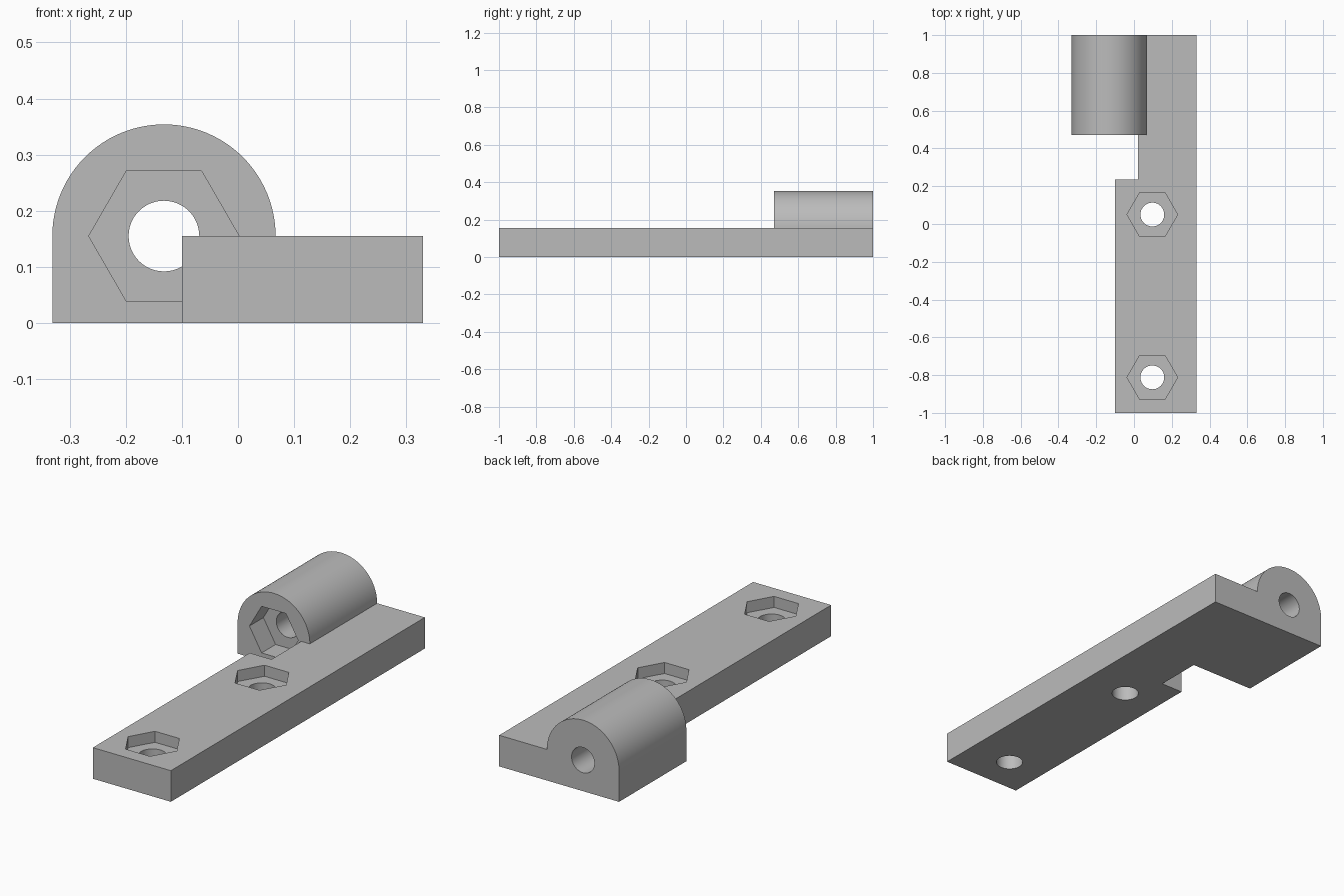
import bpy
import bmesh
from math import cos, sin, pi, radians
from mathutils import Vector

cube = bpy.data.objects.get("Cube")
if cube:
    bpy.data.objects.remove(cube, do_unlink=True)

grey = bpy.data.materials.new("light grey")
grey.use_nodes = True
grey.diffuse_color = (0.5, 0.5, 0.5, 1)
grey.node_tree.nodes["Principled BSDF"].inputs["Base Color"].default_value = (0.5, 0.5, 0.5, 1)

THICK = 0.155
BARREL_X, BARREL_R = -0.132, 0.199
BARREL_Y = 0.47
HOLE_R, HEX_R = 0.063, 0.134


def arc(cx, cy, r, sides, sweep=2 * pi, closed=True):
    """Points around a circle; an open arc includes its end point."""
    count = sides if closed else sides + 1
    return [(cx + r * cos(sweep * i / sides), cy + r * sin(sweep * i / sides)) for i in range(count)]


def prism(name, points, axis, lo, hi):
    """Extrude a profile along y (points are x, z) or z (points are x, y)."""
    bm = bmesh.new()
    place = (lambda a, b: (a, lo, b)) if axis == "y" else (lambda a, b: (a, b, lo))
    face = bm.faces.new([bm.verts.new(place(a, b)) for a, b in points])
    step = Vector((0, hi - lo, 0)) if axis == "y" else Vector((0, 0, hi - lo))
    top = bmesh.ops.extrude_face_region(bm, geom=[face])["geom"]
    bmesh.ops.translate(bm, vec=step, verts=[v for v in top if isinstance(v, bmesh.types.BMVert)])
    bmesh.ops.recalc_face_normals(bm, faces=bm.faces)
    mesh = bpy.data.meshes.new(name)
    bm.to_mesh(mesh)
    bm.free()
    mesh.materials.append(grey)
    obj = bpy.data.objects.new(name, mesh)
    bpy.context.collection.objects.link(obj)
    return obj


def combine(target, tool, operation):
    """Apply a boolean and remove the tool."""
    tool.hide_render = True
    mod = target.modifiers.new("boolean", "BOOLEAN")
    mod.operation, mod.solver, mod.object = operation, "EXACT", tool
    bpy.context.view_layer.objects.active = target
    bpy.ops.object.modifier_apply(modifier=mod.name)
    bpy.data.objects.remove(tool, do_unlink=True)


# Flat mounting plate with a notch beside the barrel
outline = [(-0.10, -1), (0.33, -1), (0.33, BARREL_Y), (0.02, BARREL_Y), (0.02, 0.235), (-0.10, 0.235)]
bracket = prism("hinge_bracket", outline, "z", 0, THICK)

# Rounded barrel with its foot running into the plate
profile = [(-0.331, 0), (0.33, 0), (0.33, THICK)]
profile += arc(BARREL_X, THICK, BARREL_R, 48, pi, False)
combine(bracket, prism("barrel", profile, "y", BARREL_Y, 1), "UNION")

# Screw holes with hexagonal nut pockets in the plate
for y in (0.05, -0.812):
    combine(bracket, prism("screw_hole", arc(0.097, y, HOLE_R, 48), "z", -0.1, 0.3), "DIFFERENCE")
    combine(bracket, prism("nut_pocket", arc(0.097, y, HEX_R, 6), "z", THICK - 0.055, 0.3), "DIFFERENCE")

# Pin bore and hexagonal pocket in the barrel
combine(bracket, prism("pin_bore", arc(BARREL_X, THICK, HOLE_R, 48), "y", 0.3, 1.1), "DIFFERENCE")
combine(bracket, prism("pin_pocket", arc(BARREL_X, THICK, HEX_R, 6), "y", 0.3, BARREL_Y + 0.11), "DIFFERENCE")

# Smooth the curved walls, keep edges crisp
bpy.ops.object.select_all(action="DESELECT")
bracket.select_set(True)
bpy.context.view_layer.objects.active = bracket
bpy.ops.object.shade_smooth_by_angle(angle=radians(30))
